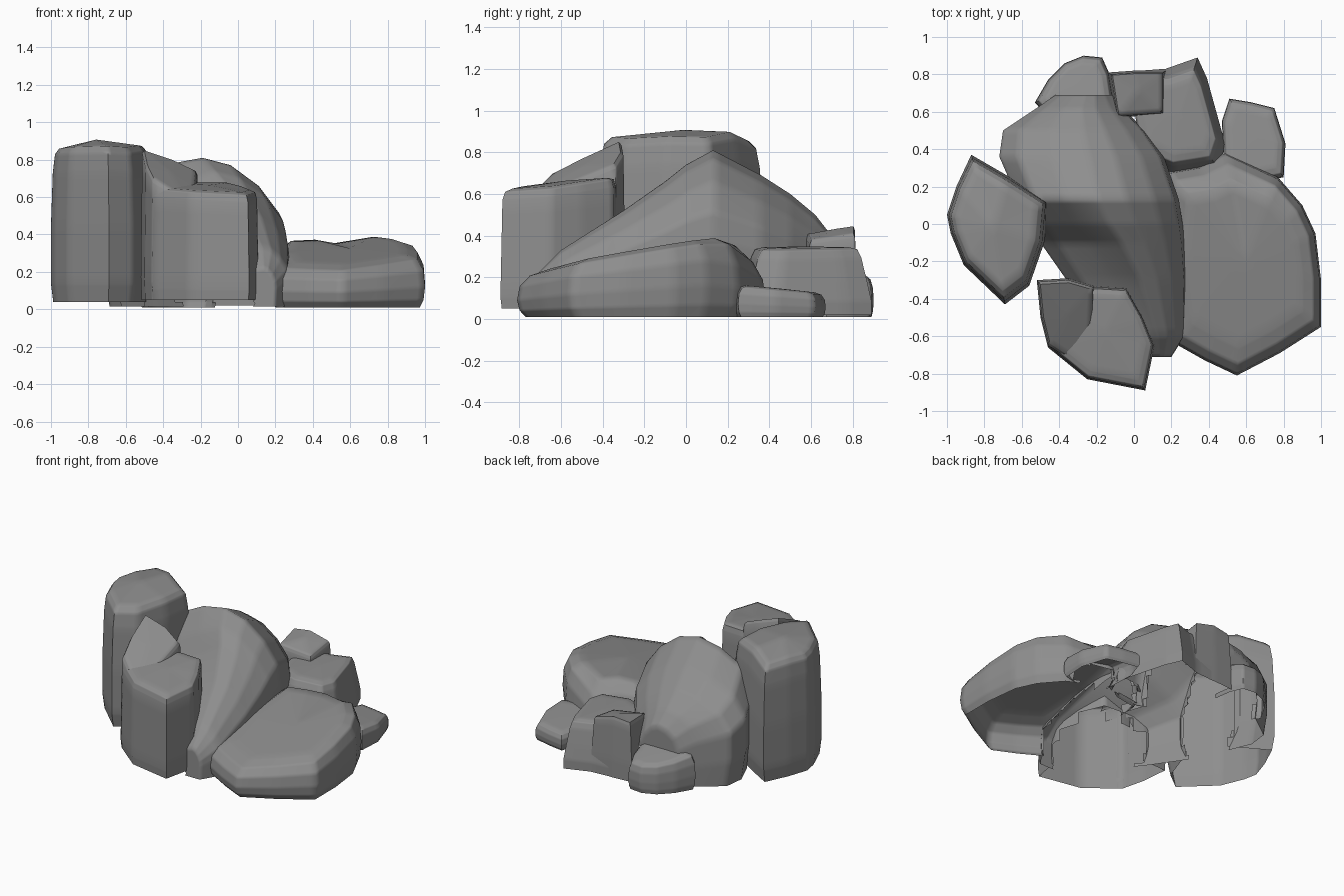
import bpy, bmesh, math
from mathutils import Vector
from mathutils.bvhtree import BVHTree

cube = bpy.data.objects.get("Cube")
if cube:
    bpy.data.objects.remove(cube, do_unlink=True)

stone = bpy.data.materials.new("grey_stone")
stone.use_nodes = True
GREY = (0.27, 0.27, 0.27, 1)
stone.diffuse_color = GREY
bsdf = stone.node_tree.nodes["Principled BSDF"]
bsdf.inputs["Base Color"].default_value = GREY
bsdf.inputs["Roughness"].default_value = 0.9

UP = Vector((0, 0, 1))
rocks = []  # (name, bmesh, smoothing angle)


def add_rock(name, bm, angle):
    """Orient an open shell outwards and keep it for trimming."""
    bmesh.ops.recalc_face_normals(bm, faces=bm.faces)
    top = max(bm.faces, key=lambda f: f.calc_center_median().z)
    if top.normal.z < 0:
        bmesh.ops.reverse_faces(bm, faces=bm.faces)
    bmesh.ops.subdivide_edges(bm, edges=bm.edges, cuts=5, use_grid_fill=True)
    bm.normal_update()
    rocks.append((name, bm, angle))


def skin(bm, rows, closed):
    """Join neighbouring rows of vertices with quads."""
    for a, b in zip(rows, rows[1:]):
        n = len(a)
        for i in range(n if closed else n - 1):
            j = (i + 1) % n
            bm.faces.new((a[i], a[j], b[j], b[i]))


def rock(name, outline, top, rings, base=0.02, angle=60):
    """Open-bottomed rock: outline scaled per ring (scale, height part)."""
    bm = bmesh.new()
    cx = sum(p[0] for p in outline) / len(outline)
    cy = sum(p[1] for p in outline) / len(outline)
    rows = []
    for s, h in rings:
        row = []
        for x, y in outline:
            px, py = cx + (x - cx) * s, cy + (y - cy) * s
            row.append(bm.verts.new((px, py, base + (top(px, py) - base) * h)))
        rows.append(row)
    skin(bm, rows, True)
    tip = bm.verts.new((cx, cy, top(cx, cy) * 1.01))
    last = rows[-1]
    for i, v in enumerate(last):
        bm.faces.new((v, last[(i + 1) % len(last)], tip))
    add_rock(name, bm, angle)


SOFT = [(0.93, 0), (0.98, 0.15), (1, 0.4), (0.98, 0.72), (0.9, 0.93), (0.75, 1)]

# Tall standing rock
rock("tall_rock",
     [(-0.87, 0.37), (-0.68, 0.26), (-0.46, 0.12), (-0.48, -0.1), (-0.56, -0.33),
      (-0.69, -0.43), (-0.91, -0.22), (-0.98, -0.05), (-1, 0.05), (-0.95, 0.2)],
     lambda x, y: 0.91 - 0.2 * abs(x + 0.7) - 0.18 * max(0, abs(y) - 0.15),
     [(0.95, 0), (1, 0.12), (1, 0.5), (0.96, 0.85), (0.91, 0.97), (0.82, 1)], 0.04, 80)

# Front rock and its higher spur
rock("front_rock",
     [(-0.5, -0.36), (-0.2, -0.33), (-0.04, -0.34), (0.05, -0.5), (0.11, -0.65),
      (0.06, -0.89), (-0.25, -0.83), (-0.46, -0.66)],
     lambda x, y: 0.665 + 0.1 * (y + 0.5) - 0.15 * max(0, x + 0.02),
     [(0.98, 0), (1, 0.1), (0.97, 0.92), (0.93, 0.985), (0.82, 1)], 0.05)
rock("front_rock_spur",
     [(-0.52, -0.3), (-0.35, -0.29), (-0.21, -0.33), (-0.22, -0.55),
      (-0.26, -0.79), (-0.46, -0.66), (-0.5, -0.5)],
     lambda x, y: 0.85 - 0.36 * (x + 0.5) + 0.42 * (y + 0.32),
     [(0.97, 0), (1, 0.15), (0.95, 0.97), (0.88, 1)], 0.05)

# Broad low slab, falling away at the back
rock("flat_rock",
     [(0.18, 0.28), (0.35, 0.31), (0.49, 0.38), (0.77, 0.25), (0.9, 0.1),
      (0.97, -0.05), (1, -0.3), (1, -0.55), (0.78, -0.69), (0.55, -0.81),
      (0.38, -0.73), (0.22, -0.64), (0.15, -0.2)],
     lambda x, y: 0.36 + 0.18 * min(y, 0.12) + 0.05 * (x - 0.6) - 0.7 * max(0, y - 0.2),
     SOFT, 0.01, 80)

# Back rock with leaning sides, and its higher spur
rock("back_rock",
     [(-0.1, 0.81), (0.17, 0.83), (0.34, 0.89), (0.39, 0.78), (0.49, 0.42),
      (0.45, 0.3), (0.2, 0.26), (0, 0.35)],
     lambda x, y: 0.345 - 0.06 * max(0, x - 0.3),
     [(1, 0), (1, 0.2), (0.93, 0.5), (0.84, 0.85), (0.78, 0.97), (0.65, 1)])
rock("back_rock_spur",
     [(-0.14, 0.81), (0, 0.82), (0.17, 0.82), (0.17, 0.58), (-0.1, 0.56)],
     lambda x, y: 0.45 - 0.25 * abs(x + 0.03) + 0.15 * (y - 0.78),
     [(1, 0), (1, 0.3), (0.9, 0.95), (0.84, 1)])

# Two small low rocks at the back
rock("small_rock",
     [(0.47, 0.55), (0.51, 0.67), (0.63, 0.65), (0.75, 0.62), (0.81, 0.43),
      (0.8, 0.25), (0.65, 0.22), (0.48, 0.3)],
     lambda x, y: 0.15 - 0.1 * (y - 0.4), SOFT, 0.01)
rock("low_back_rock",
     [(-0.53, 0.65), (-0.46, 0.77), (-0.37, 0.86), (-0.27, 0.9), (-0.17, 0.89),
      (-0.13, 0.8), (-0.1, 0.6), (-0.4, 0.5)],
     lambda x, y: 0.25 - 0.25 * (y - 0.7), SOFT, 0.01)

# Central humped rock: cross-sections (y, left x, right x, peak x, peak z, left sag)
sections = [(-0.71, 0.05, 0.2, 0.14, 0.22, 0), (-0.6, -0.1, 0.27, 0.13, 0.33, 0),
            (-0.3, -0.36, 0.28, 0.04, 0.52, 0.12), (-0.1, -0.5, 0.27, -0.06, 0.66, 0.14),
            (0.0, -0.56, 0.26, -0.13, 0.74, 0.07), (0.13, -0.62, 0.24, -0.19, 0.81, 0),
            (0.36, -0.72, 0.16, -0.24, 0.69, 0), (0.5, -0.7, 0.06, -0.27, 0.6, 0),
            (0.62, -0.52, -0.06, -0.28, 0.5, 0), (0.69, -0.42, -0.11, -0.26, 0.41, 0)]
bm = bmesh.new()
rows = []
for y, xl, xr, xp, z, sag in sections:
    lw, rw = xl - xp, xr - xp
    shape = [(0.93 * lw, 0), (lw, 0.3), (lw, 0.65 - sag), (0.8 * lw, 0.85 - 1.3 * sag),
             (0.4 * lw, 0.96 - sag), (0, 1), (0.35 * rw, 0.95), (0.7 * rw, 0.81),
             (0.95 * rw, 0.63), (rw, 0.45), (0.93 * rw, 0)]
    rows.append([bm.verts.new((xp + dx, y, 0.015 + (z - 0.015) * h)) for dx, h in shape])
skin(bm, rows, False)
caps = [bm.faces.new(rows[0]), bm.faces.new(rows[-1])]
bmesh.ops.poke(bm, faces=caps)
add_rock("central_rock", bm, 80)

# Trim the walls buried inside neighbouring rocks, leaving one hollow shell
trees = [BVHTree.FromBMesh(bm) for _, bm, _ in rocks]


def buried(point, tree):
    hit, normal, _, dist = tree.ray_cast(point, UP)
    return hit is not None and normal.z > 0 and dist > 0.01


for k, (name, bm, angle) in enumerate(rocks):
    others = trees[:k] + trees[k + 1:]
    hidden = [f for f in bm.faces
              if all(any(buried(v.co, t) for t in others) for v in f.verts)]
    bmesh.ops.delete(bm, geom=hidden, context='FACES')
    mesh = bpy.data.meshes.new(name)
    bm.to_mesh(mesh)
    bm.free()
    mesh.materials.append(stone)
    ob = bpy.data.objects.new(name, mesh)
    bpy.context.collection.objects.link(ob)
    bpy.ops.object.select_all(action='DESELECT')
    ob.select_set(True)
    bpy.context.view_layer.objects.active = ob
    bpy.ops.object.shade_smooth_by_angle(angle=math.radians(angle))
